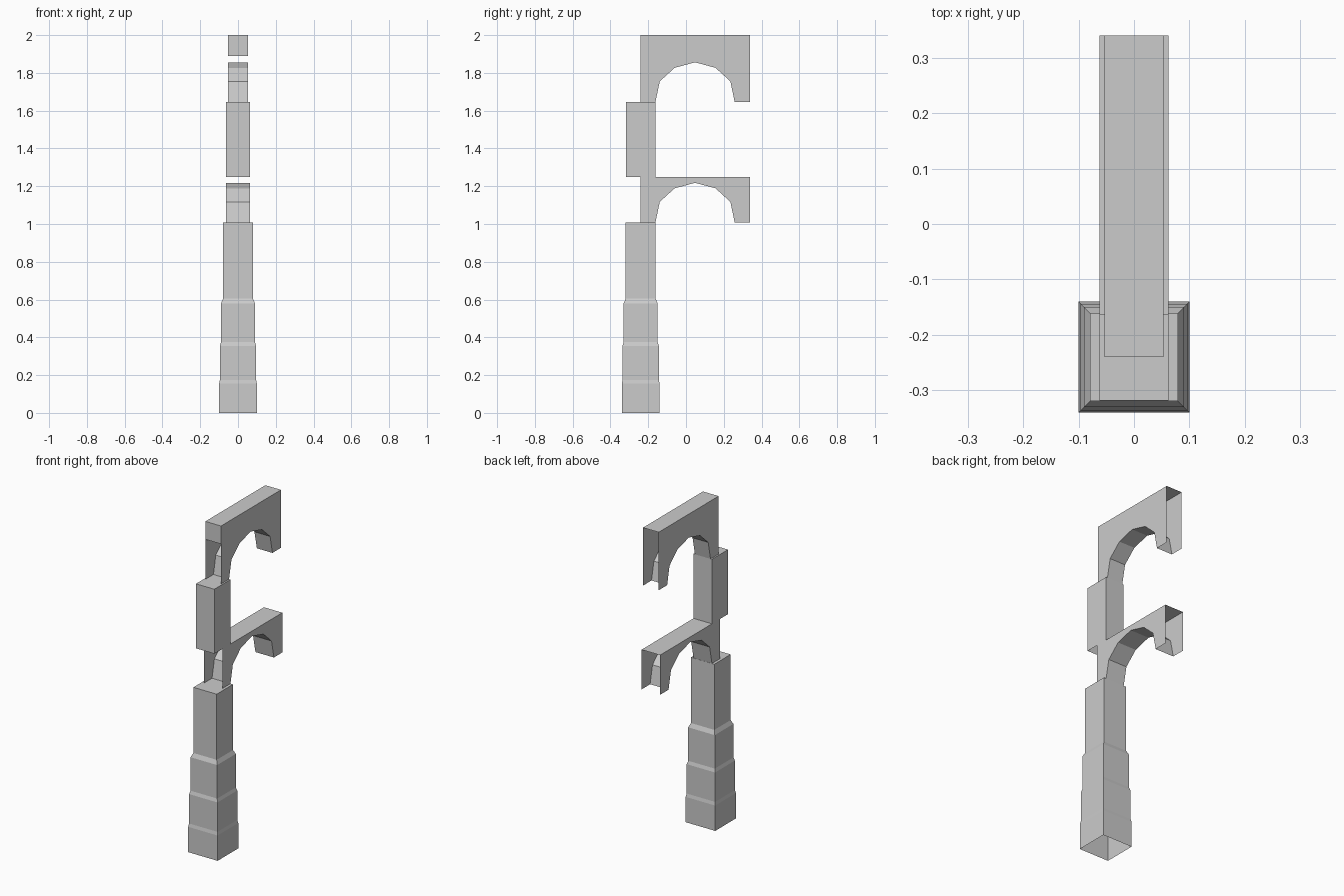
import bpy

if "Cube" in bpy.data.objects:
    bpy.data.objects.remove(bpy.data.objects["Cube"])

stone = bpy.data.materials.new("grey stone")
stone.diffuse_color = (0.6, 0.6, 0.6, 1)
stone.use_nodes = True
stone.node_tree.nodes["Principled BSDF"].inputs["Base Color"].default_value = stone.diffuse_color

PIER_Y = -0.24      # centre of the pier
BACK_Y = 0.34       # open end of the arches
# Half of the arch curve: offset from the crown, height above the springing
HALF_ARCH = [(0.21, 0.0), (0.187, 0.11), (0.108, 0.182)]
CROWN_Y, CROWN_H = 0.048, 0.211


def add_object(name, verts, faces):
    mesh = bpy.data.meshes.new(name)
    mesh.from_pydata(verts, [], faces)
    mesh.materials.append(stone)
    obj = bpy.data.objects.new(name, mesh)
    bpy.context.collection.objects.link(obj)
    return obj


def tower(name, y, sections):
    """Square shell with an open bottom; sections are (z, half x, half y)."""
    verts, faces = [], []
    for z, hx, hy in sections:
        verts += [(-hx, y - hy, z), (hx, y - hy, z), (hx, y + hy, z), (-hx, y + hy, z)]
    for r in range(len(sections) - 1):
        for k in range(4):
            a, b = r * 4 + k, r * 4 + (k + 1) % 4
            faces.append((a, b, b + 4, a + 4))
    n = len(verts)
    faces.append((n - 4, n - 3, n - 2, n - 1))
    return add_object(name, verts, faces)


def arch(name, half, z0, top, cap=0.0):
    """Hollow arch: two side walls, roof and underside, open ends and feet."""
    curve = [(CROWN_Y - d, z0 + h) for d, h in HALF_ARCH]
    curve.append((CROWN_Y, z0 + CROWN_H))
    curve += [(CROWN_Y + d, z0 + h) for d, h in reversed(HALF_ARCH)]
    m = len(curve)
    outline = curve + [(BACK_Y, z0), (BACK_Y, top), (PIER_Y, top), (PIER_Y, z0)]
    n = len(outline)
    verts = [(s * half, y, z) for s in (1, -1) for y, z in outline]
    # side walls
    faces = [tuple(reversed(range(n))), tuple(range(n, 2 * n))]
    # curved underside
    faces += [(i, i + 1, i + 1 + n, i + n) for i in range(m - 1)]
    # roof
    faces.append((m + 1, m + 2, m + 2 + n, m + 1 + n))
    # short plate closing the top of the front end
    if cap:
        k = len(verts)
        verts += [(-half, PIER_Y, top - cap), (half, PIER_Y, top - cap),
                  (half, PIER_Y, top), (-half, PIER_Y, top)]
        faces.append((k, k + 1, k + 2, k + 3))
    return add_object(name, verts, faces)


# Stepped pier with sloping ledges
steps = [(0, 0.1), (0.155, 0.1), (0.175, 0.096), (0.355, 0.096),
         (0.375, 0.09), (0.58, 0.09), (0.605, 0.079), (1.007, 0.079)]
tower("stepped_pier", PIER_Y, [(z, h, h) for z, h in steps])

# Upper pier block and the two arches
tower("upper_pier", PIER_Y, [(1.25, 0.0625, 0.078), (1.645, 0.0625, 0.078)])
arch("lower_arch", 0.0625, 1.007, 1.25)
arch("upper_arch", 0.053, 1.645, 2.0, cap=0.11)

# Make the wall normals point outward where the shells are joined
for obj in bpy.data.objects:
    for poly in obj.data.polygons:
        if abs(poly.normal.x) > 0.99 and poly.normal.x * poly.center.x < 0:
            poly.flip()
        elif poly.normal.z < -0.99:
            poly.flip()
    obj.data.update()
